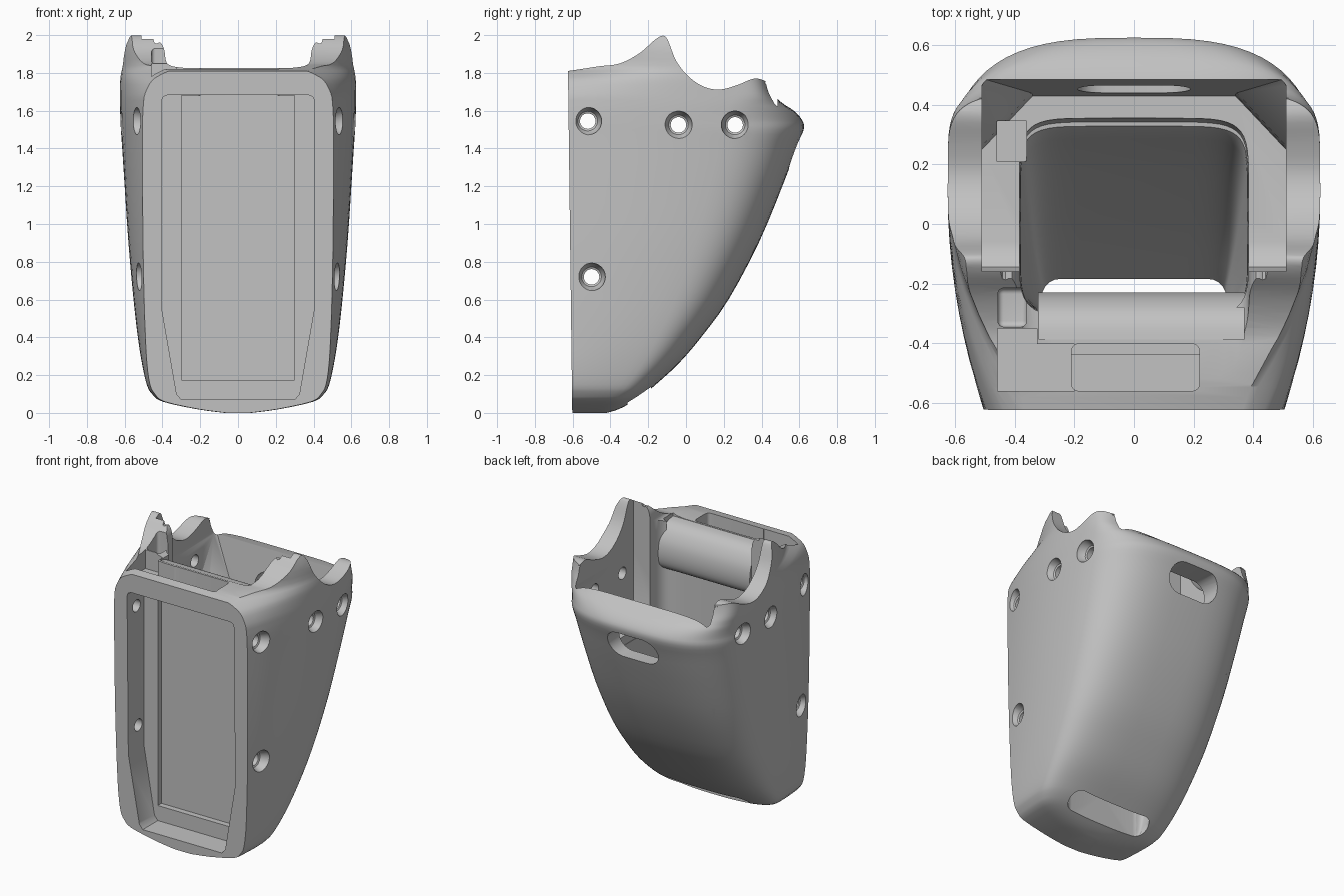
import bpy, bmesh, math

cube = bpy.data.objects.get("Cube")
if cube:
    bpy.data.objects.remove(cube, do_unlink=True)

grey = bpy.data.materials.new("plain grey")
grey.use_nodes = True
grey.diffuse_color = (0.54, 0.54, 0.54, 1)
grey.node_tree.nodes["Principled BSDF"].inputs["Base Color"].default_value = (0.54, 0.54, 0.54, 1)


def make(name, bm):
    bmesh.ops.recalc_face_normals(bm, faces=bm.faces[:])
    mesh = bpy.data.meshes.new(name)
    bm.to_mesh(mesh)
    bm.free()
    mesh.materials.append(grey)
    ob = bpy.data.objects.new(name, mesh)
    bpy.context.collection.objects.link(ob)
    return ob


def loft(name, rings):
    """Closed solid through rings of equal point count."""
    bm = bmesh.new()
    rows = [[bm.verts.new(p) for p in ring] for ring in rings]
    n = len(rows[0])
    for a, b in zip(rows, rows[1:]):
        for i in range(n):
            j = (i + 1) % n
            bm.faces.new((a[i], a[j], b[j], b[i]))
    bm.faces.new(rows[0])
    bm.faces.new(rows[-1])
    return make(name, bm)


def prism(name, pts, axis, lo, hi):
    """Extrude a 2D outline along x or y; the outline is (y, z) or (x, z)."""
    def place(p, d):
        return (d, p[0], p[1]) if axis == "x" else (p[0], d, p[1])
    return loft(name, [[place(p, d) for p in pts] for d in (lo, hi)])


def box(name, x, y, z, bevel=0):
    bm = bmesh.new()
    bmesh.ops.create_cube(bm, size=1)
    for v in bm.verts:
        v.co = [r[0] if c < 0 else r[1] for c, r in zip(v.co, (x, y, z))]
    if bevel:
        bmesh.ops.bevel(bm, geom=bm.edges[:], offset=bevel, segments=6, profile=0.5, affect="EDGES")
    return make(name, bm)


def smooth(rows, steps):
    """Catmull-Rom through rows of any width."""
    out = []
    for i in range(len(rows) - 1):
        quad = [rows[max(i - 1, 0)], rows[i], rows[i + 1], rows[min(i + 2, len(rows) - 1)]]
        for s in range(steps):
            t = s / steps
            out.append([0.5 * (2 * b + (c - a) * t + (2 * a - 5 * b + 4 * c - d) * t * t
                               + (3 * b - a - 3 * c + d) * t ** 3) for a, b, c, d in zip(*quad)])
    return out + [list(rows[-1])]


def pill(cx, cz, half, r, n=10):
    pts = []
    for side in (1, -1):
        for i in range(n + 1):
            a = math.pi * i / n - math.pi / 2
            pts.append((cx + side * (half - r + r * math.cos(a)), cz + side * r * math.sin(a)))
    return pts


def circle(x, cy, cz, r, n=32):
    return [(x, cy + r * math.cos(2 * math.pi * i / n), cz + r * math.sin(2 * math.pi * i / n)) for i in range(n)]


# Outer shell: height, front half width, widest half width, back depth, corner squareness
sections = [
    (0.0, 0.06, 0.07, -0.42, 2.5), (0.02, 0.21, 0.22, -0.355, 2.6), (0.06, 0.39, 0.4, -0.28, 2.8),
    (0.1, 0.44, 0.455, -0.22, 3), (0.15, 0.466, 0.483, -0.16, 3), (0.26, 0.482, 0.508, -0.04, 3),
    (0.4, 0.49, 0.53, 0.08, 3), (0.6, 0.497, 0.553, 0.225, 3), (0.9, 0.503, 0.58, 0.385, 3),
    (1.2, 0.505, 0.6, 0.51, 3), (1.4, 0.505, 0.613, 0.585, 3), (1.5, 0.505, 0.62, 0.623, 3),
    (1.55, 0.505, 0.622, 0.615, 3), (1.6, 0.503, 0.624, 0.57, 3.5), (1.64, 0.5, 0.625, 0.51, 4.5),
    (1.69, 0.492, 0.625, 0.46, 6), (1.76, 0.455, 0.625, 0.44, 6), (1.8, 0.39, 0.624, 0.44, 6),
    (1.84, 0.31, 0.622, 0.44, 6), (1.95, 0.28, 0.614, 0.44, 6), (2.06, 0.24, 0.57, 0.44, 6)]


def section(row):
    z, wf, wm, yb, e = row
    yf = -0.602 - 0.0125 * z
    ym = yf + 0.58 * (yb - yf) if z <= 1.5 else 0.1
    half = [(wf + (wm - wf) * (1 - (1 - i / 9) ** 2), yf + (ym - yf) * i / 9) for i in range(9)]
    for i in range(19):
        a = math.pi / 2 * i / 18
        half.append((wm * math.cos(a) ** (2 / e) if i < 18 else 0, ym + (yb - ym) * math.sin(a) ** (2 / e)))
    return [(x, y, z) for x, y in half] + [(-x, y, z) for x, y in reversed(half[:-1])]


shell = loft("housing_shell", [section(r) for r in smooth(sections, 3)])
cutters = []

# Scalloped top rim
rim = [(-0.8, 1.79), (-0.625, 1.81), (-0.46, 1.835), (-0.35, 1.85), (-0.245, 1.905), (-0.165, 1.975),
       (-0.12, 1.997), (-0.095, 1.97), (-0.05, 1.86), (0.02, 1.775), (0.1, 1.725), (0.18, 1.712),
       (0.27, 1.735), (0.36, 1.77), (0.42, 1.757), (0.45, 1.74), (0.8, 1.74)]
cutters.append(prism("rim_cut", smooth(rim, 4) + [(0.8, 2.4), (-0.8, 2.4)], "x", -1, 1))

# Low deck behind the front face
corner = smooth([(0.28, 1.826), (0.35, 1.836), (0.38, 1.86), (0.39, 1.92), (0.41, 1.96), (0.45, 1.985), (0.46, 2.3)], 4)
cutters.append(prism("deck_cut", corner + [(-x, z) for x, z in reversed(corner)], "y", -0.9, -0.15))


# Wide upper bay: rounded at the front foot, with back corners that slope inward
def bay(z, front, back, cx, cy):
    right = [(0.51, front, z), (0.51, back - cy, z), (0.51 - cx, back, z)]
    return right + [(-x, y, h) for x, y, h in reversed(right)]


cutters.append(loft("bay_cut", [bay(1.19, -0.06, 0.43, 0.17, 0.18), bay(1.2, -0.11, 0.431, 0.17, 0.18),
                                bay(1.23, -0.145, 0.434, 0.17, 0.18), bay(1.29, -0.16, 0.44, 0.165, 0.178),
                                bay(1.63, -0.16, 0.485, 0.012, 0.02), bay(2.3, -0.16, 0.485, 0.012, 0.02)]))

# Deep inner cavity following the curved back
cavity = [(0.07, 0.29, -0.23), (0.14, 0.31, -0.19), (0.4, 0.34, -0.02), (0.8, 0.365, 0.19),
          (1.1, 0.38, 0.31), (1.25, 0.385, 0.36), (2.3, 0.385, 0.36)]


def cavity_ring(row):
    z, w, yb = row
    yc, d, ring = (yb - 0.31) / 2, (yb + 0.31) / 2, []
    for i in range(48):
        c, s = math.cos(math.pi * i / 24), math.sin(math.pi * i / 24)
        ring.append((w * math.copysign(abs(c) ** 0.3, c), yc + d * math.copysign(abs(s) ** 0.3, s), z))
    return ring


cutters.append(loft("cavity_cut", [cavity_ring(r) for r in smooth(cavity, 4)]))

# Front display pocket and its deeper centre
half = [(0.3, 0.07), (0.325, 0.1), (0.405, 0.56), (0.405, 1.65), (0.397, 1.673), (0.375, 1.682)]
cutters.append(prism("pocket_cut", half + [(-x, z) for x, z in reversed(half)], "y", -0.9, -0.44))
cutters.append(box("pocket_centre_cut", (-0.3, 0.3), (-0.5, -0.4), (0.173, 1.681)))

# Openings in the deck and the wiring pits on one side
cutters.append(box("deck_slot_cut", (-0.21, 0.22), (-0.56, -0.402), (1.6, 2.3), 0.025))
cutters.append(box("deck_pit_cut", (-0.458, -0.2), (-0.561, -0.403), (1.72, 2.3)))
cutters.append(box("pit_step_cut", (-0.4575, -0.325), (-0.42, -0.35), (1.721, 2.3)))
cutters.append(box("front_pit_cut", (-0.457, -0.36), (-0.345, -0.215), (1.4, 2.3), 0.02))
cutters.append(box("rear_pit_cut", (-0.459, -0.36), (0.21, 0.345), (1.0, 1.4)))
cutters.append(box("bar_seat_cut", (-0.319, 0.369), (-0.388, -0.28), (1.6, 2.3)))

# Back slot and bottom slot
cutters.append(prism("back_slot_cut", pill(0, 1.385, 0.19, 0.095), "y", 0.2, 1))
outline = pill(0, -0.247, 0.31, 0.063)
cutters.append(loft("bottom_slot_cut", [[(x, y, z) for x, y in outline] for z in (-0.2, 0.25)]))

# Tapered screw holes: depth, height, start of the taper
for y, z, bore in [(-0.52, 1.545, 0.49), (-0.04, 1.525, 0.57), (0.26, 1.525, 0.565), (-0.5, 0.72, 0.475)]:
    for side in (1, -1):
        steps = [(0.34, 0.041), (bore, 0.041), (bore + 0.005, 0.052), (bore + 0.045, 0.073), (1, 0.073)]
        cutters.append(loft("screw_hole_cut", [circle(side * x, y, z, r) for x, r in steps]))

# Apply every cut, then discard the cutters
bpy.context.view_layer.objects.active = shell
for cutter in cutters:
    cutter.hide_render = True
    mod = shell.modifiers.new(cutter.name, "BOOLEAN")
    mod.operation, mod.solver, mod.object = "DIFFERENCE", "EXACT", cutter
    bpy.ops.object.modifier_apply(modifier=mod.name)
    bpy.data.objects.remove(cutter, do_unlink=True)

# Rounded bar behind the deck
profile = smooth([(-0.394, 1.5), (-0.31, 1.5), (-0.25, 1.535), (-0.23, 1.61), (-0.24, 1.7),
                  (-0.28, 1.775), (-0.33, 1.812), (-0.394, 1.824)], 4)
bar = prism("cross_bar", profile, "x", -0.322, 0.372)

for ob in bpy.context.selected_objects:
    ob.select_set(False)
for ob in (shell, bar):
    ob.select_set(True)
bpy.context.view_layer.objects.active = shell
bpy.ops.object.shade_smooth_by_angle(angle=math.radians(32))
